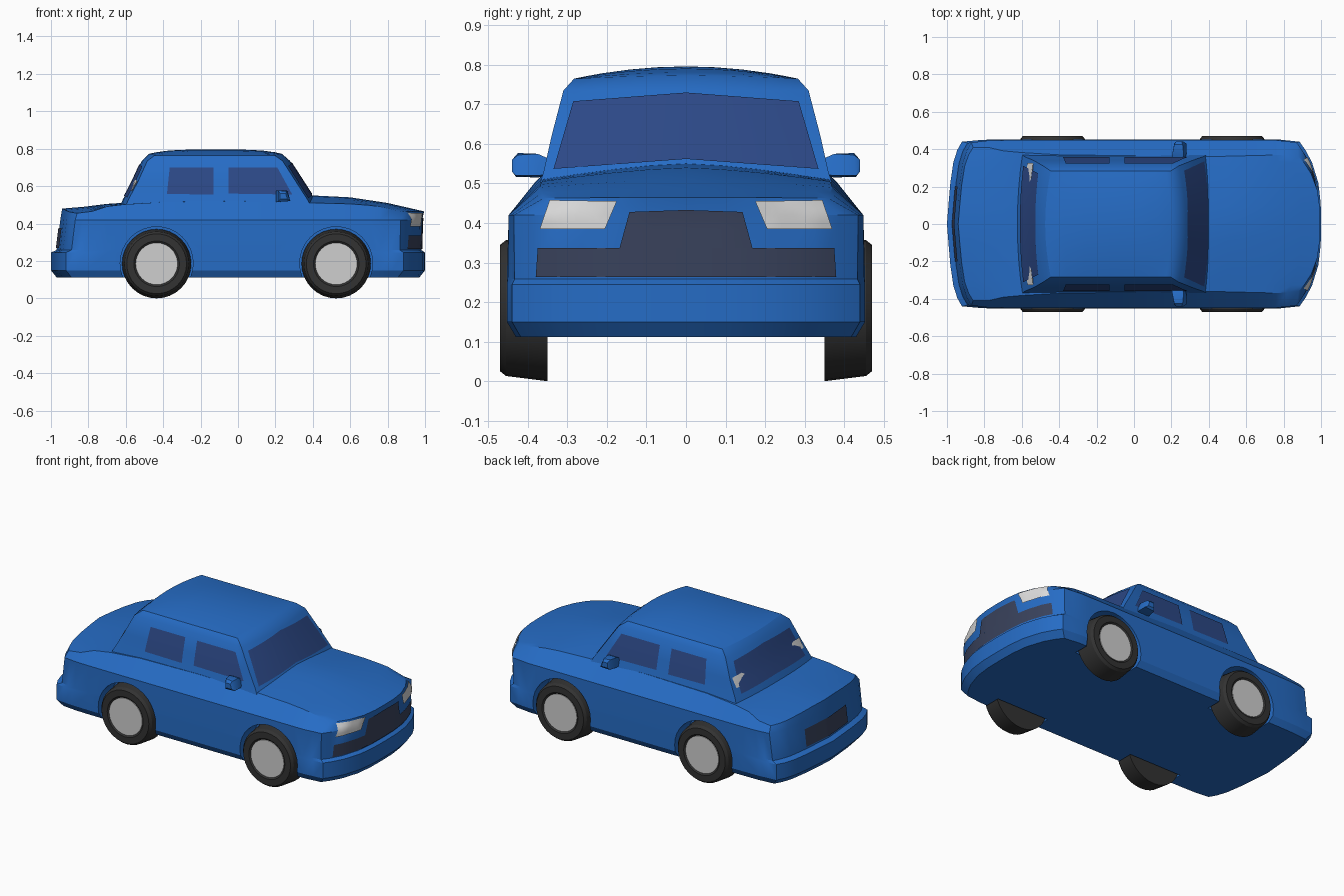
import bpy, bmesh, math
from mathutils import Vector
from mathutils.bvhtree import BVHTree

if "Cube" in bpy.data.objects:
    bpy.data.objects.remove(bpy.data.objects["Cube"])


def mat(name, *c):
    m = bpy.data.materials.new(name)
    m.diffuse_color = (*c, 1)
    m.use_nodes = True
    m.node_tree.nodes["Principled BSDF"].inputs["Base Color"].default_value = m.diffuse_color
    return m


BLUE = mat("blue paint", 0.019, 0.15, 0.56)
GLASS = mat("dark blue glass", 0.025, 0.065, 0.24)
GRILLE = mat("dark grille", 0.042, 0.056, 0.11)
TYRE = mat("black rubber", 0.032, 0.032, 0.032)
HUB = mat("light grey metal", 0.62, 0.62, 0.62)
LAMP = mat("lamp white", 0.72, 0.72, 0.72)


def make(name, bm, m, angle=30):
    me = bpy.data.meshes.new(name)
    bm.to_mesh(me)
    bm.free()
    me.materials.append(m)
    ob = bpy.data.objects.new(name, me)
    bpy.context.collection.objects.link(ob)
    smooth(ob, angle)
    return ob


def smooth(ob, angle=30):
    bpy.ops.object.select_all(action='DESELECT')
    ob.select_set(True)
    bpy.context.view_layer.objects.active = ob
    bpy.ops.object.shade_smooth_by_angle(angle=math.radians(angle))


def lookup(table, t):
    """Linear interpolation of table rows keyed by their first entry."""
    for a, b in zip(table, table[1:]):
        if t <= b[0]:
            break
    k = min(1, max(0, (t - a[0]) / (b[0] - a[0])))
    return [p + (q - p) * k for p, q in zip(a[1:], b[1:])]


def shell(name, us, vs, ws, f, m):
    """Surface of a box grid, moved into shape by f(u, v, w)."""
    bm = bmesh.new()
    cache = {}

    def vert(*i):
        if i not in cache:
            cache[i] = bm.verts.new(f(us[i[0]], vs[i[1]], ws[i[2]]))
        return cache[i]
    n = [len(us) - 1, len(vs) - 1, len(ws) - 1]
    for ax in range(3):
        b, c = (ax + 1) % 3, (ax + 2) % 3
        for side in (0, n[ax]):
            for i in range(n[b]):
                for j in range(n[c]):
                    q = []
                    for di, dj in ((0, 0), (1, 0), (1, 1), (0, 1)):
                        k = [0, 0, 0]
                        k[ax], k[b], k[c] = side, i + di, j + dj
                        q.append(vert(*k))
                    bm.faces.new(q)
    bmesh.ops.recalc_face_normals(bm, faces=bm.faces)
    return make(name, bm, m)


# Lower body: x, top half width, shoulder z, centre z, side half width
STATIONS = [(-1, .41, .455, .48, .44), (-.85, .41, .465, .49, .45), (-.65, .385, .50, .51, .453),
            (-.4, .37, .515, .52, .453), (0, .365, .52, .53, .453), (.4, .36, .51, .55, .453),
            (.6, .365, .505, .54, .453), (.8, .37, .49, .51, .453), (1, .36, .463, .465, .44)]
# z, width factor, rear end inset, front end inset (last row is the top surface)
LEVELS = [(.112, .95, .03, .03), (.15, 1, 0, 0), (.245, 1, 0, 0), (.258, .985, .03, .02),
          (.42, .99, .05, .015), (None, 1, .06, .005)]


def body_shape(x, v, w):
    top_w, shoulder, centre, side = lookup(STATIONS, x)
    z, k, rear, front = LEVELS[w]
    end = max(0, (abs(x) - .7) / .3)
    if z is None:
        half, z = top_w, centre + (shoulder - centre) * abs(v) ** 1.5
    else:
        half = side * (1 + (k - 1) * (end if w == 3 else 1))
    if x > 0:
        px = x - end * (front + .115 * abs(v) ** 3)
    else:
        px = x + end * (rear + .035 * abs(v) + .045 * v ** 6)
    return px, v * half, z


V = [-1, -.9, -.75, -.5, -.25, 0, .25, .5, .75, .9, 1]
body = shell("body", [-1, -.93, -.85, -.7, -.6, -.4, -.2, 0, .2, .4, .5, .6, .7, .8, .9, 1],
             V, range(6), body_shape, BLUE)

# Cabin levels: z, rear x, front x, half width
CABIN = [(.45, -.65, .455, .385), (.53, -.615, .41, .36), (.62, -.567, .352, .34),
         (.735, -.515, .278, .31), (.765, -.475, .235, .283)]


def cabin_shape(u, v, w):
    z, rear, front, half = CABIN[w]
    x = (rear + front) / 2 + u * (front - rear) / 2
    x += (-.04 if u > 0 else .03) * abs(u) ** 3 * v * v
    if w == 4:
        z += .031 * (1 - v * v) * (1 - .75 * u ** 4)
    return x, v * half, z


cabin = shell("cabin", [-1, -.9, -.7, -.4, 0, .4, .7, .9, 1], V, range(5), cabin_shape, BLUE)


def tree(ob):
    return BVHTree.FromPolygons([v.co for v in ob.data.vertices],
                                [list(p.vertices) for p in ob.data.polygons])


BODY, CAB = tree(body), tree(cabin)


def plate(name, target, direction, quads, m, lift=.005, both=True):
    """Thin panel: quads in (across, z), laid on the target along a direction."""
    d = Vector(direction)
    bm = bmesh.new()
    for s in ((1, -1) if both else (1,)):
        for q in quads:
            grid = []
            for i in range(9):
                row = []
                for j in range(5):
                    a, b = i / 8, j / 4
                    p = [(q[0][k] * (1 - a) + q[1][k] * a) * (1 - b)
                         + (q[3][k] * (1 - a) + q[2][k] * a) * b for k in (0, 1)]
                    if d.x:
                        o, r = Vector((-2 * d.x, p[0] * s, p[1])), d
                    else:
                        o, r = Vector((p[0], -2 * d.y * s, p[1])), d * s
                    hit = target.ray_cast(o, r)[0]
                    row.append(bm.verts.new(hit - r * lift) if hit else None)
                grid.append(row)
            for i in range(8):
                for j in range(4):
                    c = [grid[i][j], grid[i + 1][j], grid[i + 1][j + 1], grid[i][j + 1]]
                    if all(c):
                        fc = bm.faces.new(c)
                        fc.normal_update()
                        if fc.normal.dot(r) > 0:
                            fc.normal_flip()
    bmesh.ops.remove_doubles(bm, verts=bm.verts, dist=1e-4)
    return make(name, bm, m)


# Glass
plate("windscreen", CAB, (-1, 0, 0), [[(0, .562), (.335, .537), (.285, .708), (0, .73)]], GLASS)
plate("rear_window", CAB, (1, 0, 0), [[(0, .55), (.31, .54), (.27, .705), (0, .72)]], GLASS)
plate("side_windows", CAB, (0, 1, 0),
      [[(-.38, .558), (-.13, .555), (-.13, .70), (-.365, .70)],
       [(-.05, .56), (.29, .555), (.21, .70), (-.05, .70)]], GLASS)

# Grille, headlights and rear panel
plate("grille", BODY, (-1, 0, 0), [[(0, .264), (.38, .264), (.375, .337), (0, .337)],
                                   [(0, .337), (.168, .337), (.143, .428), (0, .433)]], GRILLE)
plate("headlights", BODY, (-1, 0, 0), [[(.205, .385), (.37, .385), (.345, .458), (.175, .455)]], LAMP, .008)
plate("rear_panel", BODY, (1, 0, 0), [[(0, .27), (.2, .27), (.2, .375), (0, .375)]], GRILLE)


def lathe(name, x, y, z, profile, m, s=1):
    """Solid of revolution about the y axis from (radius, y) points."""
    bm = bmesh.new()
    rings = [[bm.verts.new((x + r * math.cos(t * math.tau / 32), s * (y + o),
                            z + r * math.sin(t * math.tau / 32))) for t in range(32)]
             for r, o in profile]
    for a, b in zip(rings, rings[1:]):
        for t in range(32):
            bm.faces.new((a[t], a[t - 1], b[t - 1], b[t]))
    bm.faces.new(rings[0])
    bm.faces.new(rings[-1])
    bmesh.ops.recalc_face_normals(bm, faces=bm.faces)
    return make(name, bm, m)


# Wheels and wheel arches
for end, x in (("rear", -.435), ("front", .525)):
    for side, s in (("right", -1), ("left", 1)):
        cut = lathe("arch_cutter", x, 0, .188, [(.195, .335), (.195, .6)], BLUE, s)
        mod = body.modifiers.new("arch", 'BOOLEAN')
        mod.object, mod.operation, mod.solver = cut, 'DIFFERENCE', 'EXACT'
        bpy.context.view_layer.objects.active = body
        bpy.ops.object.modifier_apply(modifier=mod.name)
        bpy.data.objects.remove(cut)
        lathe(f"{end}_{side}_tyre", x, 0, .185,
              [(.185, .35), (.172, .455), (.16, .47), (.122, .47), (.112, .462)], TYRE, s)
        lathe(f"{end}_{side}_hub", x, 0, .185, [(.112, .455), (.112, .466)], HUB, s)
smooth(body)


def hull(name, pts, m, angle=30):
    bm = bmesh.new()
    for p in pts:
        bm.verts.new(p)
    bmesh.ops.convex_hull(bm, input=bm.verts)
    return make(name, bm, m, angle)


for side, s in (("right", -1), ("left", 1)):
    # Door mirror: tapered housing reaching into the door
    hull(f"{side}_mirror", [(x, s * y, z) for x, y, z in (
        (.20, .33, .525), (.27, .33, .525), (.20, .33, .555), (.26, .33, .555),
        (.205, .375, .515), (.28, .375, .52), (.205, .375, .575), (.265, .375, .575),
        (.215, .43, .517), (.28, .43, .52), (.215, .425, .577), (.26, .425, .572),
        (.225, .44, .53), (.265, .44, .53), (.225, .44, .56), (.255, .44, .56))], BLUE)
    # Small lamp wedge at the side of the rear window
    hull(f"{side}_rear_lamp", [(x, s * y, z) for x, y, z in (
        (-.57, .19, .60), (-.545, .19, .625), (-.575, .25, .575), (-.55, .25, .635),
        (-.57, .325, .575), (-.54, .325, .63), (-.53, .28, .60))], LAMP)
